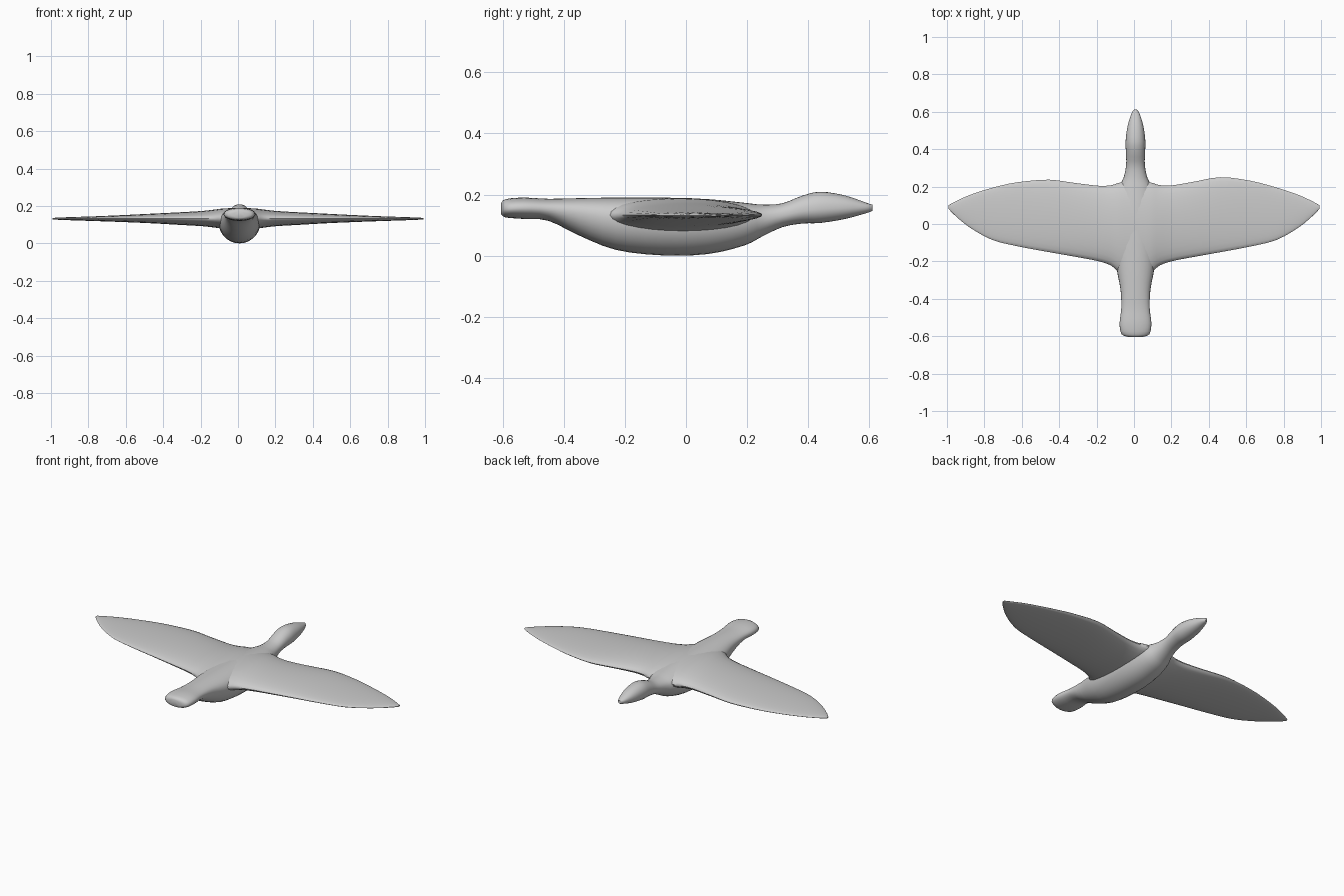
import bpy, bmesh, math

if "Cube" in bpy.data.objects:
    bpy.data.objects.remove(bpy.data.objects["Cube"])


def resample(rows, steps):
    """Catmull-Rom interpolation of profile stations."""
    out = []
    for i in range(len(rows) - 1):
        a, b = rows[max(i - 1, 0)], rows[i]
        c, d = rows[i + 1], rows[min(i + 2, len(rows) - 1)]
        for s in range(steps):
            t = s / steps
            out.append([0.5 * (2 * q + (r - p) * t + (2 * p - 5 * q + 4 * r - u) * t * t
                               + (3 * q - p - 3 * r + u) * t ** 3)
                        for p, q, r, u in zip(a, b, c, d)])
    out.append(list(rows[-1]))
    return out


def loft(name, rings):
    """Skin closed rings of points and cap both ends."""
    bm = bmesh.new()
    vr = [[bm.verts.new(p) for p in ring] for ring in rings]
    n = len(vr[0])
    for a, b in zip(vr, vr[1:]):
        for i in range(n):
            bm.faces.new((a[i], a[(i + 1) % n], b[(i + 1) % n], b[i]))
    bm.faces.new(vr[0])
    bm.faces.new(vr[-1])
    bmesh.ops.recalc_face_normals(bm, faces=bm.faces)
    me = bpy.data.meshes.new(name)
    bm.to_mesh(me)
    bm.free()
    ob = bpy.data.objects.new(name, me)
    bpy.context.collection.objects.link(ob)
    bpy.ops.object.select_all(action='DESELECT')
    ob.select_set(True)
    bpy.context.view_layer.objects.active = ob
    bpy.ops.object.shade_smooth_by_angle(angle=math.radians(50))
    return ob


def spow(v, e):
    return math.copysign(abs(v) ** e, v)


# Body, tail, neck and head: y, half width, bottom z, widest z, top z
body = [
    (-0.605, 0.030, 0.135, 0.150, 0.172),
    (-0.590, 0.074, 0.125, 0.152, 0.185),
    (-0.530, 0.085, 0.120, 0.155, 0.190),
    (-0.450, 0.076, 0.114, 0.152, 0.186),
    (-0.350, 0.080, 0.066, 0.140, 0.188),
    (-0.230, 0.102, 0.019, 0.120, 0.190),
    (-0.080, 0.112, 0.001, 0.115, 0.190),
    (0.070, 0.108, 0.005, 0.115, 0.185),
    (0.190, 0.088, 0.033, 0.115, 0.173),
    (0.250, 0.063, 0.063, 0.118, 0.167),
    (0.315, 0.050, 0.093, 0.130, 0.171),
    (0.380, 0.051, 0.105, 0.145, 0.196),
    (0.440, 0.053, 0.107, 0.152, 0.209),
    (0.520, 0.043, 0.120, 0.155, 0.197),
    (0.590, 0.022, 0.139, 0.157, 0.173),
    (0.611, 0.007, 0.147, 0.157, 0.166),
]
CX = 0.008
rings = []
for y, w, zb, zm, zt in resample(body, 3):
    ring = []
    for k in range(28):
        t = 2 * math.pi * k / 28
        c, s = math.cos(t), math.sin(t)
        z = zm + ((zt - zm) * spow(s, 0.85) if s > 0 else (zm - zb) * s)
        ring.append((CX + w * c, y, z))
    rings.append(ring)
loft("bird_body", rings)

# Wings: x, trailing y, leading y, bottom z, top z
wing = [
    (0.00, -0.290, 0.230, 0.075, 0.189),
    (0.08, -0.262, 0.222, 0.078, 0.187),
    (0.13, -0.222, 0.208, 0.084, 0.181),
    (0.20, -0.198, 0.207, 0.092, 0.173),
    (0.32, -0.175, 0.227, 0.099, 0.166),
    (0.46, -0.150, 0.250, 0.107, 0.159),
    (0.62, -0.120, 0.231, 0.114, 0.151),
    (0.76, -0.085, 0.195, 0.119, 0.145),
    (0.88, -0.018, 0.155, 0.123, 0.141),
    (0.96, 0.048, 0.118, 0.126, 0.138),
    (0.992, 0.082, 0.100, 0.129, 0.136),
]


def wing_ring(side, x, ty, ly, zb, zt):
    if side < 0:
        ly -= 0.013 * math.exp(-((x - 0.46) / 0.2) ** 2)
    cy, cz = (ty + ly) / 2, zb + (zt - zb) * 0.5
    h = (ly - ty) / 2
    ring = []
    for k in range(28):
        t = 2 * math.pi * k / 28
        c, s = math.cos(t), math.sin(t)
        ring.append((side * x + CX * (1 - x), cy + h * c,
                     cz + (zt - zb) / 2 * s))
    return ring


stations = resample(wing, 3)
for side, label in ((1, "right"), (-1, "left")):
    loft(label + "_wing", [wing_ring(side, *st) for st in stations])
